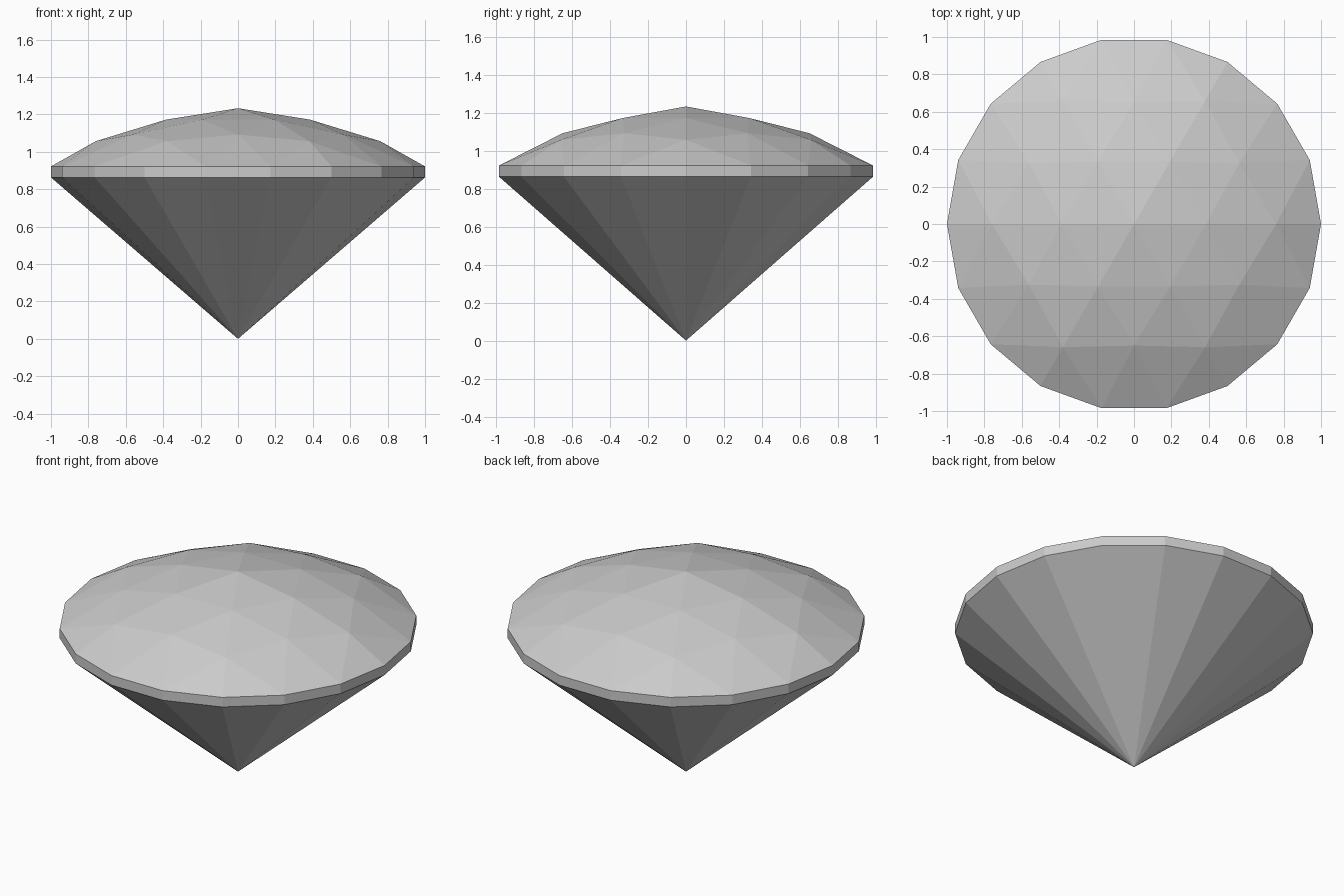
import bpy, bmesh
from math import cos, sin, radians

cube = bpy.data.objects.get("Cube")
if cube:
    bpy.data.objects.remove(cube, do_unlink=True)

# Heights of the main levels
APEX_Z, GIRDLE_TOP, GIRDLE_BOTTOM = 1.233, 0.922, 0.863

# One stone-grey material
stone = bpy.data.materials.new("stone_grey")
stone.use_nodes = True
grey = (0.6, 0.6, 0.6, 1)
stone.diffuse_color = grey
stone.node_tree.nodes["Principled BSDF"].inputs["Base Color"].default_value = grey

bm = bmesh.new()


def ring(points):
    """Ring of vertices; the (radius, height) points repeat in six sectors."""
    count = 6 * len(points)
    verts = []
    for i in range(count):
        r, z = points[i % len(points)]
        a = radians(360 * i / count)
        verts.append(bm.verts.new((r * cos(a), r * sin(a), z)))
    return verts


# Crown: each ring k has 6k vertices, giving a triangular facet lattice
crown = [
    [bm.verts.new((0, 0, APEX_Z))],
    ring([(0.385, 1.172)]),
    ring([(0.76, 1.057), (0.65, 1.092)]),
    ring([(1, GIRDLE_TOP)] * 3),
]
for k in range(1, 4):
    inner, outer = crown[k - 1], crown[k]
    for s in range(6):
        for j in range(k):
            a = outer[s * k + j]
            b = outer[(s * k + j + 1) % len(outer)]
            c = inner[(s * (k - 1) + j) % len(inner)]
            bm.faces.new((a, b, c))
            if j < k - 1:
                d = inner[(s * (k - 1) + j + 1) % len(inner)]
                bm.faces.new((c, b, d))

# Girdle band and pavilion cone
top = crown[3]
bottom = ring([(1, GIRDLE_BOTTOM)] * 3)
tip = bm.verts.new((0, 0, 0))
for i in range(len(top)):
    n = (i + 1) % len(top)
    bm.faces.new((bottom[i], bottom[n], top[n], top[i]))
    bm.faces.new((tip, bottom[n], bottom[i]))

bmesh.ops.recalc_face_normals(bm, faces=bm.faces)
mesh = bpy.data.meshes.new("rose_cut_gem")
bm.to_mesh(mesh)
bm.free()
mesh.materials.append(stone)
gem = bpy.data.objects.new("rose_cut_gem", mesh)
bpy.context.collection.objects.link(gem)
